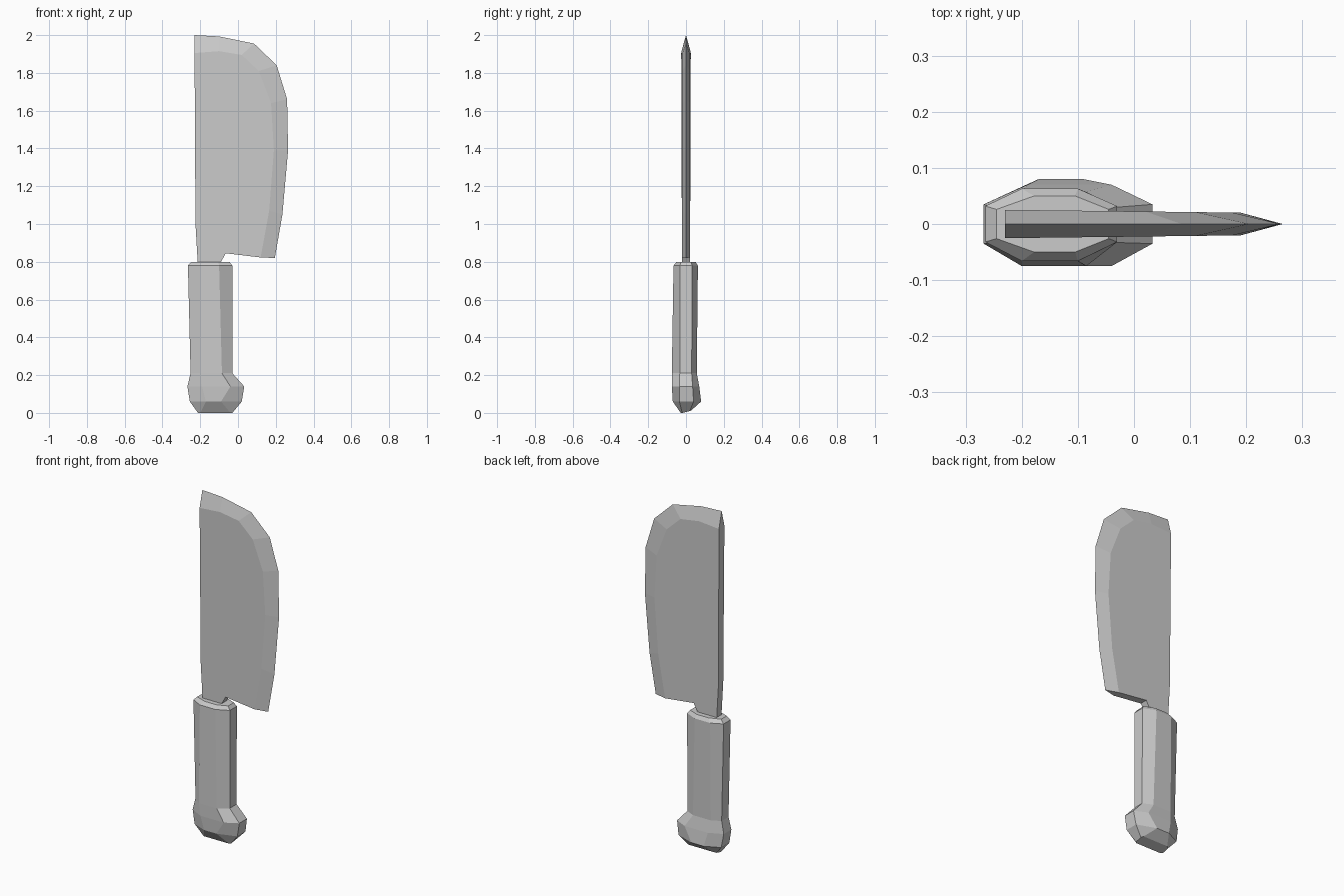
import bpy
import bmesh

cube = bpy.data.objects.get("Cube")
if cube:
    bpy.data.objects.remove(cube, do_unlink=True)

# One plain grey for the whole knife
grey = bpy.data.materials.new("light_grey")
grey.use_nodes = True
colour = (0.6, 0.6, 0.6, 1)
grey.diffuse_color = colour
grey.node_tree.nodes["Principled BSDF"].inputs["Base Color"].default_value = colour


def finish(bm, name):
    bmesh.ops.recalc_face_normals(bm, faces=bm.faces[:])
    mesh = bpy.data.meshes.new(name)
    bm.to_mesh(mesh)
    bm.free()
    mesh.materials.append(grey)
    obj = bpy.data.objects.new(name, mesh)
    bpy.context.collection.objects.link(obj)
    return obj


# Blade: sharp outer edge, bevelled to a flat cheek on each side
edge = [(-0.23, 2.0), (-0.1, 1.993), (0.085, 1.955), (0.205, 1.84),
        (0.26, 1.66), (0.265, 1.39), (0.235, 1.05), (0.195, 0.82)]
cheek = [(-0.23, 1.905), (-0.1, 1.915), (0.02, 1.895), (0.11, 1.81),
         (0.175, 1.64), (0.19, 1.39), (0.165, 1.07), (0.12, 0.823)]
tang = [(-0.065, 0.845), (-0.095, 0.79), (-0.213, 0.79), (-0.225, 1.0)]

bm = bmesh.new()
rim = [bm.verts.new((x, 0, z)) for x, z in edge]
sides = []
for s in (-1, 1):
    side = [bm.verts.new((x, s * (0.0225 - 0.012 * x), z)) for x, z in cheek]
    side += [bm.verts.new((x, s * 0.022, z)) for x, z in tang]
    bm.faces.new(side)
    for i in range(len(edge) - 1):
        bm.faces.new((rim[i], rim[i + 1], side[i + 1], side[i]))
    sides.append(side)
front, back = sides
last = len(edge) - 1
bm.faces.new((rim[0], front[0], back[0]))           # spine tip
bm.faces.new((rim[last], front[last], back[last]))  # heel corner
for i in range(last, len(front)):                   # heel, tang and spine
    j = (i + 1) % len(front)
    bm.faces.new((front[i], front[j], back[j], back[i]))
finish(bm, "blade")

# Handle: eight-sided rings lofted from the pommel up to the collar
# z, left end, right end, left flat, right flat, front y, back y, end front y, end back y
rings = [
    (0.005, -0.212, -0.03, -0.20, -0.04, -0.028, 0.03, -0.02, 0.02),
    (0.06, -0.255, 0.02, -0.17, -0.09, -0.07, 0.08, -0.035, 0.04),
    (0.14, -0.268, 0.033, -0.19, -0.04, -0.075, 0.07, -0.035, 0.035),
    (0.21, -0.251, -0.03, -0.20, -0.085, -0.075, 0.057, -0.033, 0.03),
    (0.78, -0.265, -0.03, -0.20, -0.1, -0.066, 0.063, -0.032, 0.032),
    (0.8, -0.245, -0.045, -0.178, -0.105, -0.05, 0.05, -0.026, 0.026),
]
bm = bmesh.new()
loops = []
for z, xl, xr, fl, fr, yf, yb, ef, eb in rings:
    outline = [(xl, ef), (fl, yf), (fr, yf), (xr, ef),
               (xr, eb), (fr, yb), (fl, yb), (xl, eb)]
    loops.append([bm.verts.new((x, y, z)) for x, y in outline])
# The butt comes to a shallow ridge
for v in loops[0]:
    v.co.z += max(0, v.co.y) * 0.5
    v.co.z -= 0.005
for low, high in zip(loops, loops[1:]):
    for i in range(8):
        j = (i + 1) % 8
        bm.faces.new((low[i], low[j], high[j], high[i]))
bm.faces.new(loops[0])
bm.faces.new(loops[-1])
finish(bm, "handle")
